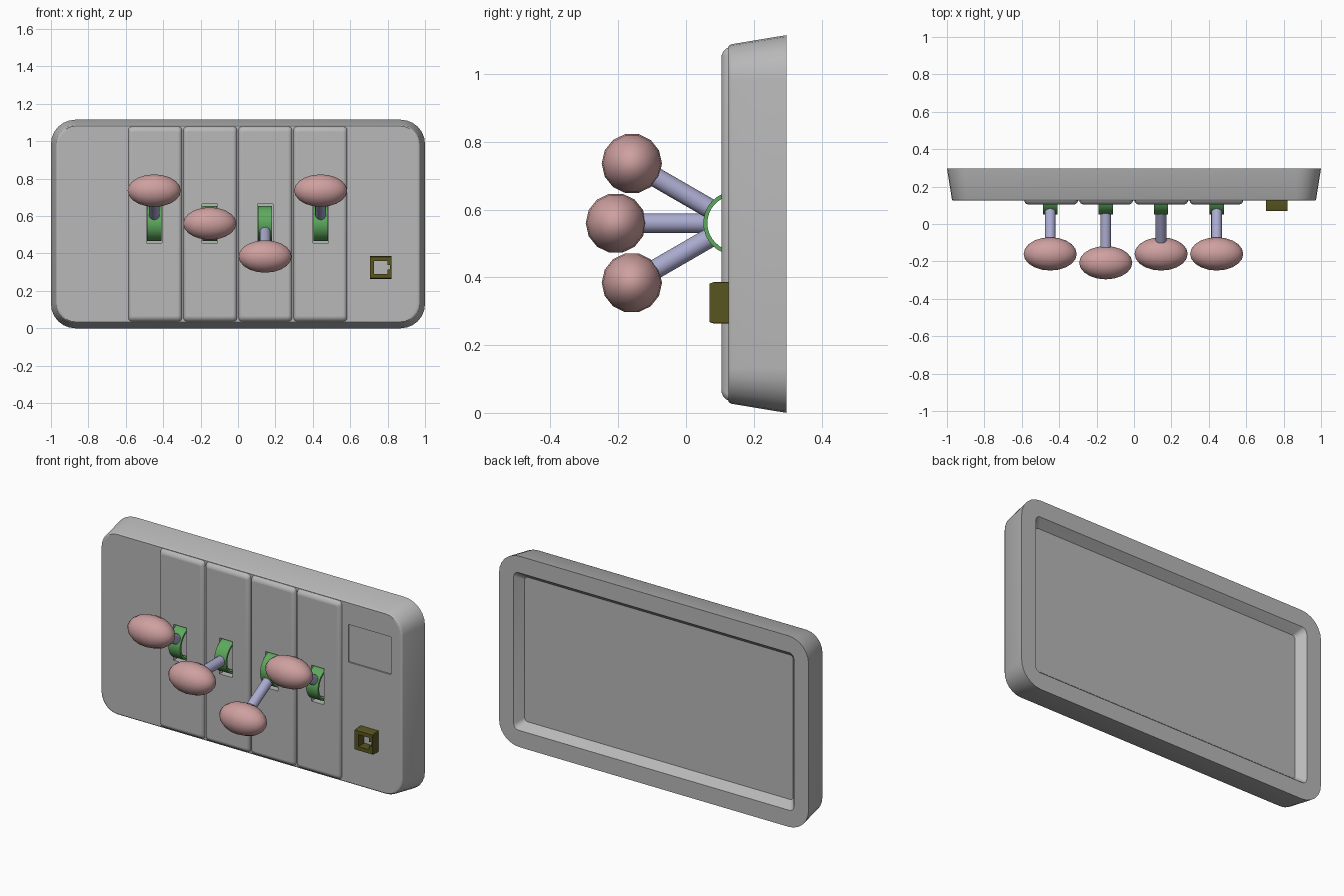
import bpy, bmesh, math
from mathutils import Vector, Matrix

if "Cube" in bpy.data.objects:
    bpy.data.objects.remove(bpy.data.objects["Cube"])


def material(name, rgb):
    m = bpy.data.materials.new(name)
    m.diffuse_color = (*rgb, 1)
    m.use_nodes = True
    m.node_tree.nodes["Principled BSDF"].inputs["Base Color"].default_value = m.diffuse_color
    return m


GREY = material("grey", (0.48, 0.48, 0.48))
PINK = material("pink", (0.62, 0.35, 0.35))
LAVENDER = material("lavender", (0.40, 0.40, 0.62))
GREEN = material("green", (0.11, 0.40, 0.11))
OLIVE = material("olive", (0.10, 0.09, 0.014))


def finish(name, bm, mat):
    bmesh.ops.recalc_face_normals(bm, faces=bm.faces)
    me = bpy.data.meshes.new(name)
    bm.to_mesh(me)
    bm.free()
    ob = bpy.data.objects.new(name, me)
    bpy.context.collection.objects.link(ob)
    if mat:
        me.materials.append(mat)
    return ob


def select(ob):
    bpy.ops.object.select_all(action='DESELECT')
    ob.select_set(True)
    bpy.context.view_layer.objects.active = ob


def smooth(ob, angle=35):
    select(ob)
    bpy.ops.object.shade_smooth_by_angle(angle=math.radians(angle))


def loft(name, rings, mat, cx, cz, n=6):
    """Capped loft through rounded rectangles (y, half width, half height, radius)."""
    bm = bmesh.new()
    loops = []
    for y, hw, hh, r in rings:
        loop = []
        for q, (sx, sz) in enumerate([(1, 1), (-1, 1), (-1, -1), (1, -1)]):
            for i in range(n + 1):
                a = math.pi / 2 * (q + i / n)
                loop.append(bm.verts.new((cx + sx * (hw - r) + r * math.cos(a), y,
                                          cz + sz * (hh - r) + r * math.sin(a))))
        loops.append(loop)
    count = len(loops[0])
    for a, b in zip(loops, loops[1:]):
        for i in range(count):
            j = (i + 1) % count
            bm.faces.new((a[i], a[j], b[j], b[i]))
    bm.faces.new(loops[0])
    bm.faces.new(loops[-1])
    return finish(name, bm, mat)


def cut(ob, boxes):
    """Subtract boxes given as (x0, x1, y0, y1, z0, z1)."""
    for x0, x1, y0, y1, z0, z1 in boxes:
        bm = bmesh.new()
        bmesh.ops.create_cube(bm, size=1, matrix=Matrix.Translation(
            ((x0 + x1) / 2, (y0 + y1) / 2, (z0 + z1) / 2))
            @ Matrix.Diagonal((x1 - x0, y1 - y0, z1 - z0, 1)))
        cutter = finish("cutter", bm, None)
        cutter.hide_render = True
        mod = ob.modifiers.new("cut", 'BOOLEAN')
        mod.operation = 'DIFFERENCE'
        mod.solver = 'EXACT'
        mod.object = cutter
        select(ob)
        bpy.ops.object.modifier_apply(modifier=mod.name)
        bpy.data.objects.remove(cutter)


FRONT, BACK, CZ = 0.125, 0.297, 0.5575
PIVOT_Y, PIVOT_Z, REACH = 0.145, 0.56, 0.352
LEVERS = [(-0.448, 30), (-0.151, 0), (0.145, -30), (0.442, 30)]


def slot(x):
    return (x - 0.041, x + 0.041, 0.06, 0.165, PIVOT_Z - 0.105, PIVOT_Z + 0.105)


# housing: tapered slab with a shallow, slope-sided recess in the back
housing = loft("housing", [
    (FRONT, 0.955, 0.5125, 0.09),
    (FRONT, 0.966, 0.5235, 0.10),
    (FRONT + 0.003, 0.971, 0.5275, 0.105),
    (FRONT + 0.009, 0.974, 0.5305, 0.107),
    (BACK, 1.0, CZ, 0.13),
    (BACK, 0.905, 0.460, 0.03),
    (BACK - 0.047, 0.867, 0.422, 0.02)], GREY, 0, CZ)
# lever slots and the shallow display window
cut(housing, [slot(x) for x, _ in LEVERS] + [(0.625, 0.9, 0.1, FRONT + 0.008, 0.735, 0.955)])
smooth(housing)

for i, (x, tilt) in enumerate(LEVERS, 1):
    # raised strip behind each lever
    strip = loft(f"lever_strip_{i}", [
        (FRONT + 0.002, 0.144, 0.522, 0.02),
        (0.117, 0.141, 0.517, 0.02),
        (0.109, 0.135, 0.508, 0.016),
        (0.105, 0.126, 0.497, 0.01),
        (0.105, 0.122, 0.493, 0.008)], GREY, -0.443 + (i - 1) * 0.2945, CZ, 3)
    cut(strip, [slot(x)])
    smooth(strip)

    # curved green guard that fills the slot
    bm = bmesh.new()
    steps = 16
    rows = []
    for k in range(steps + 1):
        t = math.pi * (k / steps - 0.5)
        rows.append([bm.verts.new((x + s * 0.038, PIVOT_Y - r * math.cos(t),
                                   PIVOT_Z + r * math.sin(t)))
                     for r, s in [(0.094, -1), (0.094, 1), (0.082, 1), (0.082, -1)]])
    for a, b in zip(rows, rows[1:]):
        for j in range(4):
            m = (j + 1) % 4
            bm.faces.new((a[j], a[m], b[m], b[j]))
    bm.faces.new(rows[0])
    bm.faces.new(rows[-1])
    smooth(finish(f"lever_guard_{i}", bm, GREEN))

    # lever rod
    a = math.radians(tilt)
    direction = Vector((0, -math.cos(a), math.sin(a)))
    pivot = Vector((x, PIVOT_Y, PIVOT_Z))
    start, end = 0.084, 0.30
    turn = direction.to_track_quat('Z', 'Y').to_matrix().to_4x4()
    bm = bmesh.new()
    bmesh.ops.create_cone(bm, cap_ends=True, segments=16, radius1=0.029, radius2=0.029,
                          depth=end - start,
                          matrix=Matrix.Translation(pivot + direction * (start + end) / 2) @ turn)
    smooth(finish(f"lever_rod_{i}", bm, LAVENDER))

    # oval handle, long across
    bm = bmesh.new()
    bmesh.ops.create_uvsphere(bm, u_segments=14, v_segments=10, radius=1,
                              matrix=Matrix.Translation(pivot + direction * REACH)
                              @ Matrix.Diagonal((0.142, 0.089, 0.089, 1))
                              @ Matrix.Rotation(math.pi / 2, 4, 'Y'))
    smooth(finish(f"lever_handle_{i}", bm, PINK), 60)

# key socket: hollow box with a side notch
socket = loft("socket", [
    (FRONT + 0.002, 0.058, 0.061, 0.003),
    (0.082, 0.058, 0.061, 0.003),
    (0.070, 0.058, 0.057, 0.003)], OLIVE, 0.763, 0.325, 2)
cut(socket, [(0.728, 0.798, 0.05, 0.14, 0.290, 0.360),
             (0.790, 0.812, 0.05, 0.14, 0.313, 0.337)])
smooth(socket, 20)

# small eight-sided pin in the socket
bm = bmesh.new()
bmesh.ops.create_cone(bm, cap_ends=True, segments=8, radius1=0.022, radius2=0.022, depth=0.01,
                      matrix=Matrix.Translation((0.764, FRONT + 0.001, 0.325))
                      @ Matrix.Rotation(math.pi / 2, 4, 'X') @ Matrix.Rotation(math.pi / 8, 4, 'Z'))
finish("socket_pin", bm, GREY)
